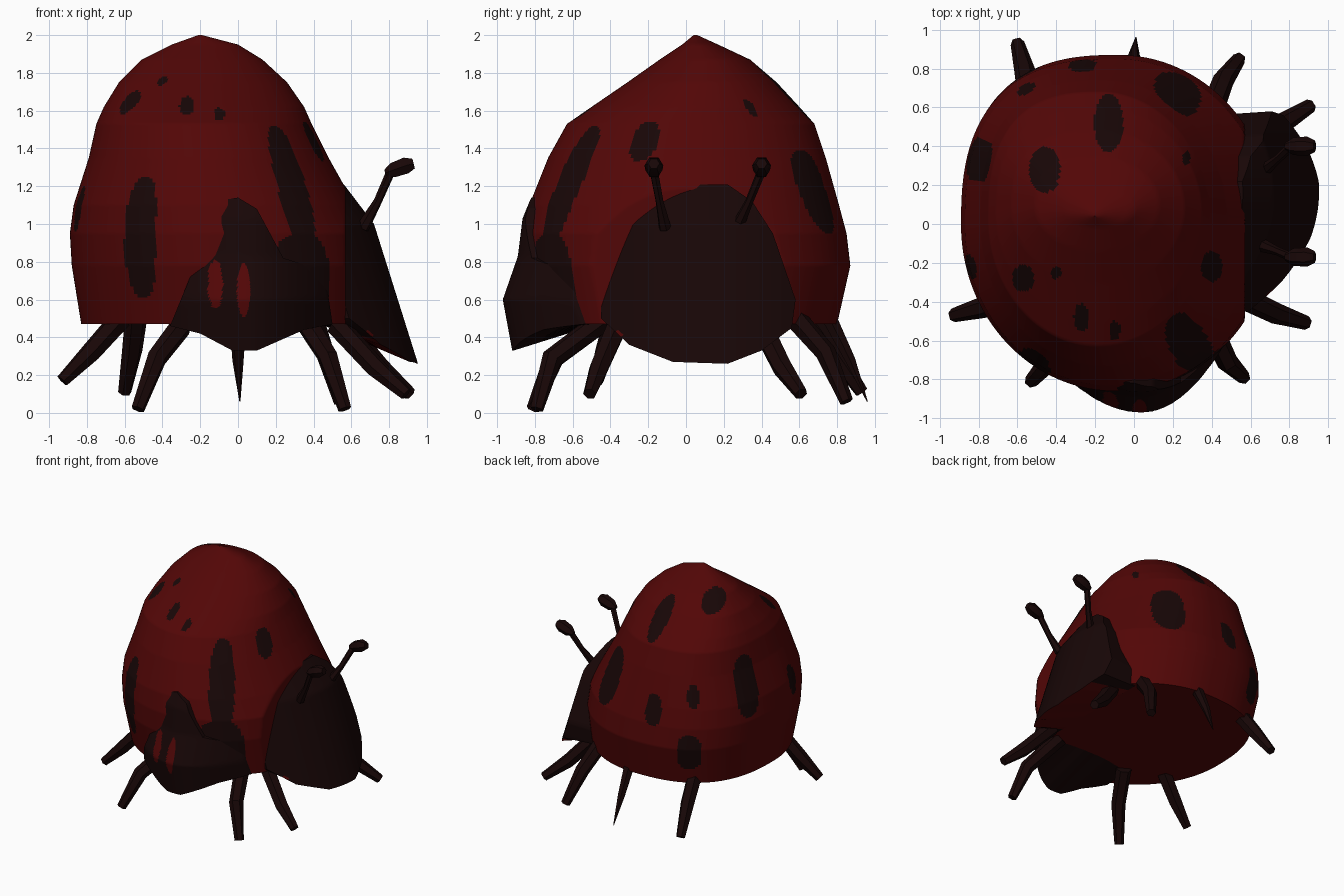
import bpy, bmesh, math
from mathutils import Vector

if "Cube" in bpy.data.objects:
    bpy.data.objects.remove(bpy.data.objects["Cube"])


def material(name, rgb):
    m = bpy.data.materials.new(name)
    m.diffuse_color = (*rgb, 1)
    m.use_nodes = True
    m.node_tree.nodes["Principled BSDF"].inputs["Base Color"].default_value = m.diffuse_color
    return m


RED = material("deep red", (0.085, 0.002, 0.002))
DARK = material("brown black", (0.009, 0.002, 0.002))


def lerp_table(rows, z):
    """Linear interpolation of rows (z, a, b, ...)."""
    if z <= rows[0][0]:
        return rows[0][1:]
    for a, b in zip(rows, rows[1:]):
        if z <= b[0]:
            t = (z - a[0]) / (b[0] - a[0])
            return [p + (q - p) * t for p, q in zip(a[1:], b[1:])]
    return rows[-1][1:]


def loft(name, rings, mats, rule=None, cap_first=True, cap_last=True):
    """Skin closed rings; rule(center) gives the material index."""
    bm = bmesh.new()
    vs = [[bm.verts.new(p) for p in r] for r in rings]
    n = len(vs[0])
    for a, b in zip(vs, vs[1:]):
        for i in range(n):
            j = (i + 1) % n
            bm.faces.new((a[i], a[j], b[j], b[i]))
    if cap_first:
        bm.faces.new(vs[0][::-1])
    if cap_last:
        bm.faces.new(vs[-1])
    bmesh.ops.recalc_face_normals(bm, faces=bm.faces)
    if rule:
        for f in bm.faces:
            f.material_index = rule(f.calc_center_median())
    me = bpy.data.meshes.new(name)
    bm.to_mesh(me)
    bm.free()
    for m in mats:
        me.materials.append(m)
    ob = bpy.data.objects.new(name, me)
    bpy.context.collection.objects.link(ob)
    bpy.context.view_layer.objects.active = ob
    ob.select_set(True)
    bpy.ops.object.shade_smooth_by_angle(angle=math.radians(35))
    ob.select_set(False)
    return ob


# Domed shell: extents per height (z, xmin, xmax, ymin, ymax), cut flat behind the head
LEVELS = [(0.47, -.83, .70, -.79, .80), (0.78, -.88, .72, -.86, .87),
          (0.95, -.89, .70, -.86, .85), (1.1, -.87, .62, -.83, .81),
          (1.35, -.79, .48, -.73, .74), (1.53, -.75, .39, -.63, .68),
          (1.62, -.71, .35, -.50, .60), (1.75, -.63, .26, -.31, .48),
          (1.87, -.51, .13, -.14, .34), (1.95, -.35, .0, -.02, .17),
          (2.0, -.21, -.19, .04, .06)]
SIDES, STEPS = 240, 153
HEAD_CUT = .57


def shell_ring(z):
    x0, x1, y0, y1 = lerp_table(LEVELS, z)
    # the centre slides toward the apex as the dome narrows
    cx, cy = (x0 + x1) / 2, (y0 + y1) / 2
    out = []
    for i in range(SIDES):
        a = 2 * math.pi * i / SIDES
        c, s = math.cos(a), math.sin(a)
        e = 2.6 if c < 0 < s else 2.0    # the back left corner is squarer
        k = (abs(c) ** e + abs(s) ** e) ** (-1 / e)
        out.append((min(cx + (x1 - x0) / 2 * k * c, HEAD_CUT),
                    cy + (y1 - y0) / 2 * k * s, z))
    return out


# Spots seen from above (x, y, half width, half depth)
TOP_SPOTS = [(-.13, .52, .075, .15), (-.46, .28, .08, .12), (.27, .34, .02, .04),
             (-.57, -.28, .055, .07), (-.27, -.48, .04, .07),
             (.40, -.22, .055, .08), (-.40, -.25, .03, .03), (-.1, -.55, .03, .05)]
# Spots on the flanks (angle in degrees, z, half width, half height)
SIDE_SPOTS = [(120, .75, .10, .15), (154, 1.22, .11, .24), (100, 1.06, .07, .12),
              (63, 1.17, .13, .22), (122, 1.2, .045, .09), (197, 1.08, .06, .12),
              (-119, .93, .10, .32), (-57, 1.18, .10, .34), (-58, .65, .2, .30)]


def shell_rule(c):
    if c.z < .471:
        return 0
    for x, y, w, h in TOP_SPOTS:
        if c.z > 1.2 and ((c.x - x) / w) ** 2 + ((c.y - y) / h) ** 2 < 1:
            return 1
    ang, r = math.atan2(c.y, c.x + .12), math.hypot(c.x + .12, c.y)
    for a, z, w, h in SIDE_SPOTS:
        d = math.remainder(ang - math.radians(a), 2 * math.pi) * r
        if abs(d / w) ** 2.5 + abs((c.z - z) / h) ** 2.5 < 1:
            return 1
    return 0


loft("wing_shell", [shell_ring(.47 + 1.53 * i / STEPS) for i in range(STEPS + 1)],
     [RED, DARK], shell_rule)


def bulge(name, outline, place, back, mats, rule=None):
    """Bulging plate: outline (u, z) pushed out by place(u, z), closed to a back ring."""
    pts = []
    for (a, b), (c, d) in zip(outline, outline[1:] + outline[:1]):
        pts += [(a + (c - a) * t / 10, b + (d - b) * t / 10) for t in range(10)]
    mu = sum(p[0] for p in pts) / len(pts)
    mz = sum(p[1] for p in pts) / len(pts)
    rings = [[back(u, max(z, .475)) for u, z in pts]]
    for i in range(30):
        k = 1 - i / 29.5
        rings.append([place(mu + (u - mu) * k, mz + (z - mz) * k) for u, z in pts])
    return loft(name, rings, mats, rule)


# Dark head plate facing +x, tilted back, with a red belly underneath
def head_place(y, z):
    x = .95 - .315 * (z - .27) if z < 1 else .72 - .76 * (z - 1)
    return (x - .28 * ((y - .16) / .6) ** 2, y, z)


bulge("head", [(-.45, .5), (-.3, .36), (-.07, .27), (.22, .26), (.4, .33), (.56, .45),
               (.58, .6), (.46, .95), (.35, 1.12), (.22, 1.21), (.08, 1.21),
               (-.2, 1.1), (-.4, .98), (-.45, .8)],
      head_place, lambda y, z: (.45, y * .97, z - .01), [DARK, RED],
      lambda c: int(c.x < .71 and c.z < .43))


# Dark front hood facing -y, with two red marks
HOOD = [(.33, -.92), (.6, -.97), (.83, -.89), (1.03, -.865), (1.14, -.82)]


def hood_place(x, z):
    k = .48 if x > .04 else .3
    return (x, lerp_table(HOOD, z)[0] + k * ((x - .04) / .5) ** 2, z)


def hood_rule(c):
    marks = [(-.12, .68, .04, .13), (.03, .65, .035, .14)]
    return int(c.y < -.7 and any(((c.x - x) / w) ** 2 + ((c.z - z) / h) ** 2 < 1
                                 for x, z, w, h in marks))


bulge("front_hood", [(-.36, .46), (-.2, .42), (-.03, .33), (.1, .33), (.35, .44),
                     (.5, .47), (.46, .75), (.24, .82), (.1, 1.08), (0, 1.14),
                     (-.12, 1.12), (-.22, .8)],
      hood_place, lambda x, z: (x, -.45, z), [DARK, RED], hood_rule)


# Tapered tubes for legs and feelers
def tube(name, path, radii, sides=6):
    path = [Vector(p) for p in path]
    rings = []
    for i, p in enumerate(path):
        d = (path[min(i + 1, len(path) - 1)] - path[max(i - 1, 0)]).normalized()
        q = d.to_track_quat('Z', 'Y')
        rings.append([p + q @ Vector((radii[i] * math.cos(2 * math.pi * s / sides),
                                      radii[i] * math.sin(2 * math.pi * s / sides), 0))
                      for s in range(sides)])
    return loft(name, rings, [DARK])


LEGS = {
    "front_leg_right": [(.36, -.45, .48), (.48, -.71, .29), (.565, -.79, .02)],
    "head_leg_front": [(.52, -.36, .47), (.73, -.46, .24), (.89, -.51, .1)],
    "front_leg_left": [(-.30, -.48, .46), (-.43, -.70, .29), (-.53, -.81, .02)],
    "side_leg_left": [(-.62, -.38, .5), (-.78, -.43, .32), (-.93, -.47, .17)],
    "back_leg_left": [(-.54, .66, .5), (-.56, .78, .33), (-.6, .93, .11)],
    "back_leg_right": [(.40, .58, .5), (.46, .74, .32), (.54, .85, .06)],
    "head_leg_back": [(.56, .40, .46), (.75, .51, .24), (.91, .61, .1)],
}
for name, path in LEGS.items():
    tube(name, path, (.06, .055, .036))
tube("back_spike_leg", [(0, .76, .5), (0, .87, .28), (.01, .96, .06)], (.045, .03, .003))

# Feelers with knobs
for side, y0, y1 in (("back", .27, .40), ("front", -.11, -.17)):
    tube("feeler_" + side, [(.66, y0, .98), (.74, (y0 + y1) / 2, 1.12), (.81, y1, 1.28)],
         (.035, .022, .024))
    tube("feeler_knob_" + side, [(.78, y1, 1.27), (.82, y1, 1.285), (.89, y1, 1.31),
                                 (.93, y1, 1.32)], (.02, .045, .05, .03))
